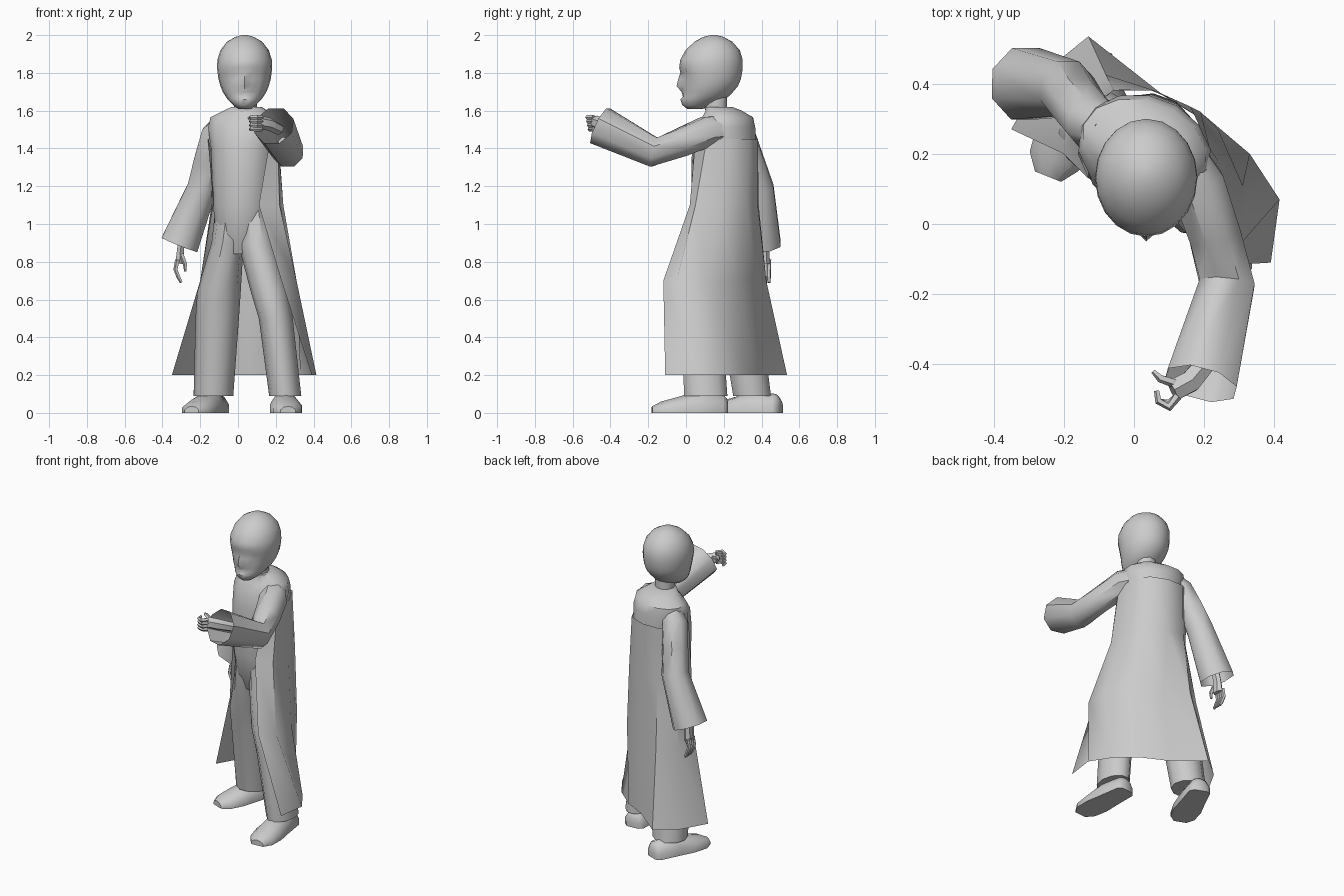
import bpy, math
from mathutils import Vector as V


def loft(name, rings, closed=True, cap0=True, cap1=True):
    """Skin a list of equal-length point rings; closed=False leaves a gap in each ring."""
    n = len(rings[0])
    verts = [tuple(p) for r in rings for p in r]
    faces = []
    for i in range(len(rings) - 1):
        for j in range(n if closed else n - 1):
            k = (j + 1) % n
            faces.append((i*n + j, i*n + k, (i+1)*n + k, (i+1)*n + j))
    if closed and cap0:
        faces.append(tuple(reversed(range(n))))
    if closed and cap1:
        faces.append(tuple(range(len(verts) - n, len(verts))))
    me = bpy.data.meshes.new(name)
    me.from_pydata(verts, [], faces)
    ob = bpy.data.objects.new(name, me)
    bpy.context.collection.objects.link(ob)
    return ob


def flat_ring(cx, cy, z, rx, ry, yaw=0, n=14):
    """Horizontal ellipse."""
    c, s = math.cos(math.radians(yaw)), math.sin(math.radians(yaw))
    out = []
    for i in range(n):
        a = 2*math.pi*i/n
        x, y = rx*math.cos(a), ry*math.sin(a)
        out.append(V((cx + x*c - y*s, cy + x*s + y*c, z)))
    return out


def tube(name, path, n=8, ref=(0, 0, 1), flat=1.0, cap1=True):
    """Tube along (x, y, z, radius) points, perpendicular to the path."""
    pts = [V(p[:3]) for p in path]
    rings = []
    for i, p in enumerate(pts):
        t = (pts[min(i+1, len(pts)-1)] - pts[max(i-1, 0)]).normalized()
        u = t.cross(V(ref)).normalized()
        w = u.cross(t)
        r = path[i][3]
        rings.append([p + u*r*flat*math.cos(a) + w*r*math.sin(a)
                      for a in (2*math.pi*(j + .5)/n for j in range(n))])
    # ring orientation runs clockwise about the path, so reverse it
    return loft(name, [list(reversed(r)) for r in rings], cap1=cap1)


# head: z, half width, front y, back y, nose offset, eye offset
head_rows = [
    (1.61, .035, .005, .09, 0, 0), (1.63, .06, -.02, .14, 0, 0),
    (1.66, .09, -.026, .20, -.004, 0), (1.675, .10, -.02, .225, .004, 0),
    (1.70, .116, -.02, .25, -.004, 0), (1.73, .128, -.018, .275, -.032, 0),
    (1.765, .138, -.022, .29, -.02, .004), (1.80, .143, -.028, .297, -.002, .016),
    (1.83, .146, -.036, .30, 0, 0), (1.87, .144, -.03, .30, 0, 0),
    (1.92, .128, -.003, .285, 0, 0), (1.965, .093, .045, .245, 0, 0),
    (1.99, .05, .09, .20, 0, 0), (2.0, .015, .13, .16, 0, 0)]
rings = []
for z, w, f, b, nose, eye in head_rows:
    r = flat_ring(.035, (f + b)/2, z, w, (b - f)/2, n=20)
    r[15].y += nose
    for j in (14, 16):
        r[j].y += eye
    rings.append(r)
loft("head", rings)

# neck
loft("neck", [flat_ring(.04, .16, z, .06, .06, n=10) for z in (1.56, 1.7)])

# torso, turned so one shoulder leads
torso = [(.01, .2, .84, .09, .09), (.02, .2, .95, .14, .14), (.03, .2, 1.1, .16, .175),
         (.03, .2, 1.4, .175, .17), (.03, .21, 1.51, .195, .155), (.03, .22, 1.565, .185, .13),
         (.04, .2, 1.6, .12, .095), (.045, .17, 1.62, .08, .075)]
loft("torso", [flat_ring(x, y, z, rx, ry, -20) for x, y, z, rx, ry in torso])

# coat skirt: open at the front, flaring to the hem
coat = {
    1.45: [(.17, .05), (.21, .11), (.215, .22), (.16, .335), (.05, .38), (-.06, .38), (-.135, .33), (-.16, .2)],
    1.10: [(.11, .02), (.22, .05), (.24, .18), (.19, .32), (.06, .38), (-.06, .385), (-.14, .31), (-.13, .13)],
    0.70: [(.23, -.12), (.31, -.05), (.31, .11), (.24, .27), (.08, .37), (-.08, .425), (-.19, .35), (-.2, .2)],
    0.20: [(.39, -.11), (.415, .07), (.33, .2), (.2, .31), (.06, .38), (-.13, .535), (-.26, .43), (-.35, .27)]}
loft("coat", [[V((x, y, z)) for x, y in reversed(row)] for z, row in reversed(coat.items())], closed=False)

# trouser legs
legs = {"left_leg": [(.25, .105, .09, .085, .12), (.2, .08, .5, .09, .115), (.165, .09, .65, .1, .12),
                     (.1, .17, .9, .1, .14), (.08, .19, 1.08, .09, .13)],
        "right_leg": [(-.13, .35, .09, .105, .105), (-.11, .29, .5, .115, .115), (-.1, .26, .65, .115, .12),
                      (-.055, .22, .9, .085, .14), (-.03, .2, 1.08, .09, .13)]}
for name, rows in legs.items():
    loft(name, [flat_ring(x, y, z, rx, ry, n=10) for x, y, z, rx, ry in rows])


# shoes: sections (distance along sole, half width, height), flat underneath
def shoe(name, heel, toe):
    heel, toe = V(heel), V(toe)
    d = toe - heel
    side = V((-d.y, d.x, 0)).normalized()
    rings = []
    for t, w, h in ((0, .04, .07), (.06, .065, .1), (.4, .075, .115), (.65, .085, .085), (.88, .075, .06), (1, .04, .035)):
        prof = [(-1, 0), (-1, .45), (-.6, .85), (0, 1), (.6, .85), (1, .45), (1, 0)]
        rings.append([heel + d*t + side*(w*a) + V((0, 0, h*b)) for a, b in prof])
    loft(name, rings)


shoe("left_shoe", (.235, .22, 0), (.265, -.18, 0))
shoe("right_shoe", (-.1, .5, 0), (-.245, .135, 0))

# sleeves with wide open cuffs
tube("left_sleeve", [(.12, .2, 1.5, .08), (.18, .11, 1.49, .085), (.23, -.03, 1.43, .08),
                     (.265, -.17, 1.38, .085), (.19, -.455, 1.52, .11)], cap1=False)
tube("right_sleeve", [(-.07, .26, 1.54, .06), (-.12, .29, 1.47, .08), (-.16, .34, 1.33, .08),
                      (-.19, .385, 1.19, .085), (-.31, .4, .89, .11)], ref=(0, 1, 0), cap1=False)

# hands: palm, thumb and curled fingers
tube("left_palm", [(.22, -.38, 1.5, .03), (.16, -.45, 1.53, .035), (.11, -.475, 1.54, .035)], n=6)
for i in range(4):
    z = 1.565 - .021*i
    tube("left_finger", [(.125, -.49, z, .013), (.1, -.522 + .004*i, z, .012),
                         (.07, -.505, z, .011), (.065, -.475, z, .008)], n=5)
tube("left_thumb", [(.12, -.455, 1.55, .014), (.075, -.44, 1.565, .012), (.055, -.42, 1.56, .007)], n=5)
tube("right_palm", [(-.29, .4, .96, .03), (-.305, .41, .86, .03), (-.31, .41, .79, .036)],
     n=6, ref=(0, 1, 0), flat=.7)
for i in range(4):
    y = .385 + .018*i
    tube("right_finger", [(-.32, y, .81, .013), (-.33, y, .76, .012), (-.315, y, .72, .011),
                          (-.3, y, .69, .008)], n=5, ref=(0, 1, 0))
tube("right_thumb", [(-.3, .385, .84, .014), (-.28, .38, .79, .012), (-.278, .385, .75, .007)], n=5, ref=(0, 1, 0))

# smooth shading with sharp edges kept
bpy.ops.object.select_all(action='SELECT')
bpy.context.view_layer.objects.active = bpy.data.objects["head"]
bpy.ops.object.shade_smooth_by_angle(angle=math.radians(45))
